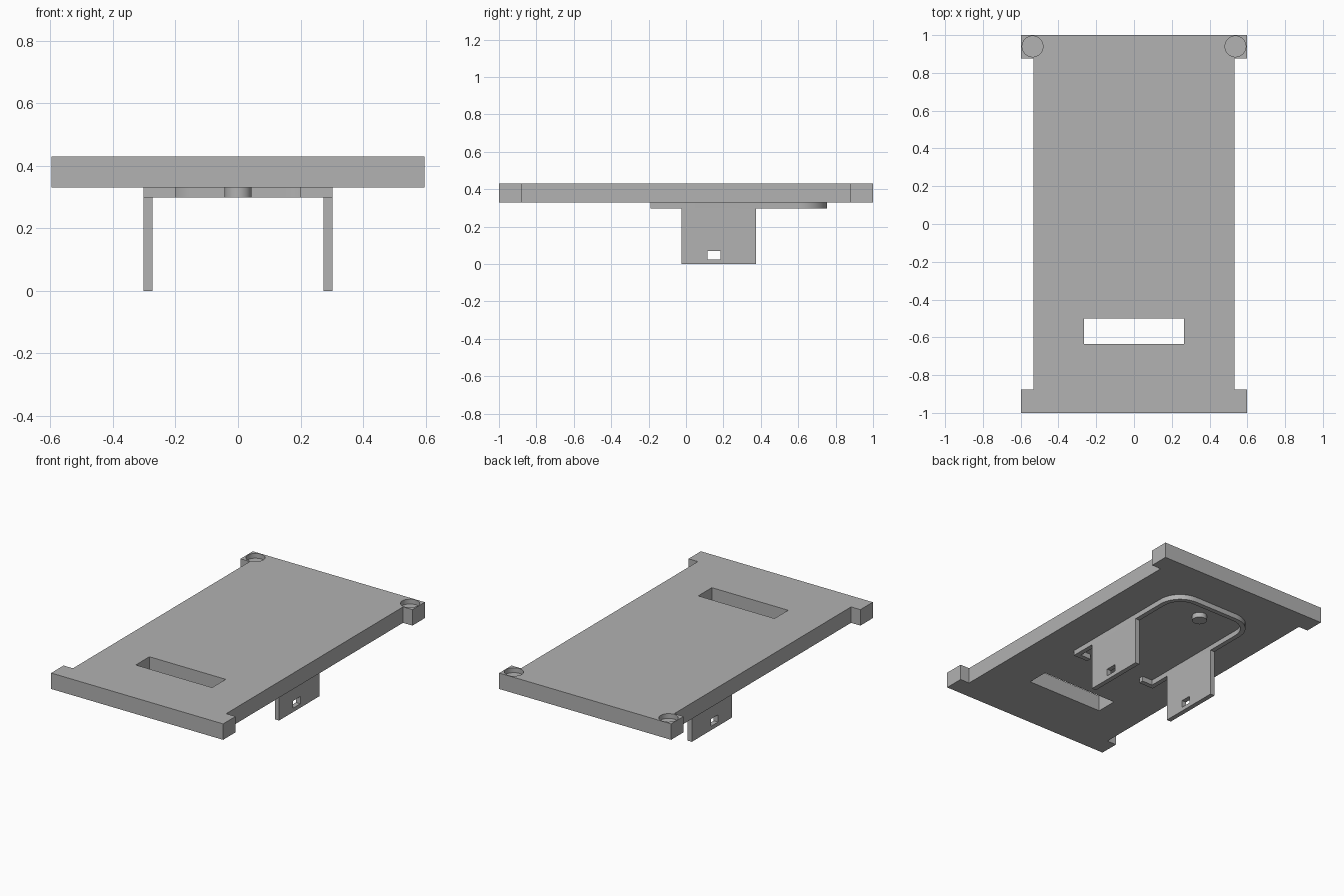
import bpy, bmesh
from math import sin, cos, pi

if "Cube" in bpy.data.objects:
    bpy.data.objects.remove(bpy.data.objects["Cube"])

GREY = (0.445, 0.445, 0.445, 1)
mat = bpy.data.materials.new("plain grey")
mat.use_nodes = True
mat.diffuse_color = GREY
mat.node_tree.nodes["Principled BSDF"].inputs["Base Color"].default_value = GREY


def prism(name, outline, z0, z1):
    """Extrude a closed xy outline from z0 to z1."""
    bm = bmesh.new()
    face = bm.faces.new([bm.verts.new((x, y, z0)) for x, y in outline])
    ext = bmesh.ops.extrude_face_region(bm, geom=[face])
    top = [v for v in ext["geom"] if isinstance(v, bmesh.types.BMVert)]
    bmesh.ops.translate(bm, verts=top, vec=(0, 0, z1 - z0))
    bmesh.ops.recalc_face_normals(bm, faces=bm.faces)
    mesh = bpy.data.meshes.new(name)
    bm.to_mesh(mesh)
    bm.free()
    mesh.materials.append(mat)
    obj = bpy.data.objects.new(name, mesh)
    bpy.context.collection.objects.link(obj)
    return obj


def rect(x0, x1, y0, y1):
    return [(x0, y0), (x1, y0), (x1, y1), (x0, y1)]


def arc(cx, cy, r, a0, a1, n):
    return [(cx + r * cos(a0 + (a1 - a0) * i / n), cy + r * sin(a0 + (a1 - a0) * i / n))
            for i in range(n + 1)]


def circle(cx, cy, r, n=48):
    return arc(cx, cy, r, 0, 2 * pi, n)[:-1]


def cut(obj, cutter):
    """Subtract the cutter from the object and discard it."""
    cutter.hide_render = True
    mod = obj.modifiers.new("cut", "BOOLEAN")
    mod.object, mod.operation, mod.solver = cutter, "DIFFERENCE", "EXACT"
    bpy.context.view_layer.objects.active = obj
    bpy.ops.object.modifier_apply(modifier=mod.name)
    bpy.data.objects.remove(cutter)


def smooth(obj):
    bpy.ops.object.select_all(action="DESELECT")
    obj.select_set(True)
    bpy.context.view_layer.objects.active = obj
    bpy.ops.object.shade_smooth_by_angle(angle=pi / 6)


# Plate with four corner tabs, a slot and two blind round recesses
BOTTOM, TOP = 0.33, 0.43
W, TAB, TAB_Y = 0.532, 0.597, 0.877
right_edge = [(TAB, -1), (TAB, -TAB_Y), (W, -TAB_Y), (W, TAB_Y), (TAB, TAB_Y), (TAB, 1)]
plate = prism("plate", right_edge + [(-x, y) for x, y in reversed(right_edge)], BOTTOM, TOP)
cut(plate, prism("slot_cutter", rect(-0.265, 0.265, -0.635, -0.5), 0.2, 0.6))
for side in (-1, 1):
    cut(plate, prism("recess_cutter", circle(side * 0.537, 0.94, 0.055), TOP - 0.03, 0.6))
smooth(plate)

# Rim under the plate: a rounded U with short lips turned inward
RIM, T, R = 0.303, 0.03, 0.15
BACK, FRONT, LIP, RIM_Z = 0.755, -0.19, 0.2, 0.298
cx, cy = RIM - R, BACK - R
outer = [(LIP, FRONT), (RIM, FRONT)] + arc(cx, cy, R, 0, pi / 2, 12)
inner = [(LIP, FRONT + T), (RIM - T, FRONT + T)] + arc(cx, cy, R - T, 0, pi / 2, 12)


def mirrored(half):
    return half + [(-x, y) for x, y in reversed(half)]


smooth(prism("rim", mirrored(outer) + mirrored(inner)[::-1], RIM_Z, BOTTOM))

# Round boss inside the rim
smooth(prism("boss", circle(0, 0.6, 0.043), RIM_Z, BOTTOM))

# Side legs with a small latch window
for side, name in ((1, "left_leg"), (-1, "right_leg")):
    x0, x1 = sorted((side * (RIM - T), side * RIM))
    leg = prism(name, rect(x0, x1, -0.025, 0.375), 0, BOTTOM)
    cut(leg, prism("window_cutter", rect(x0 - 0.1, x1 + 0.1, 0.115, 0.185), 0.025, 0.07))
